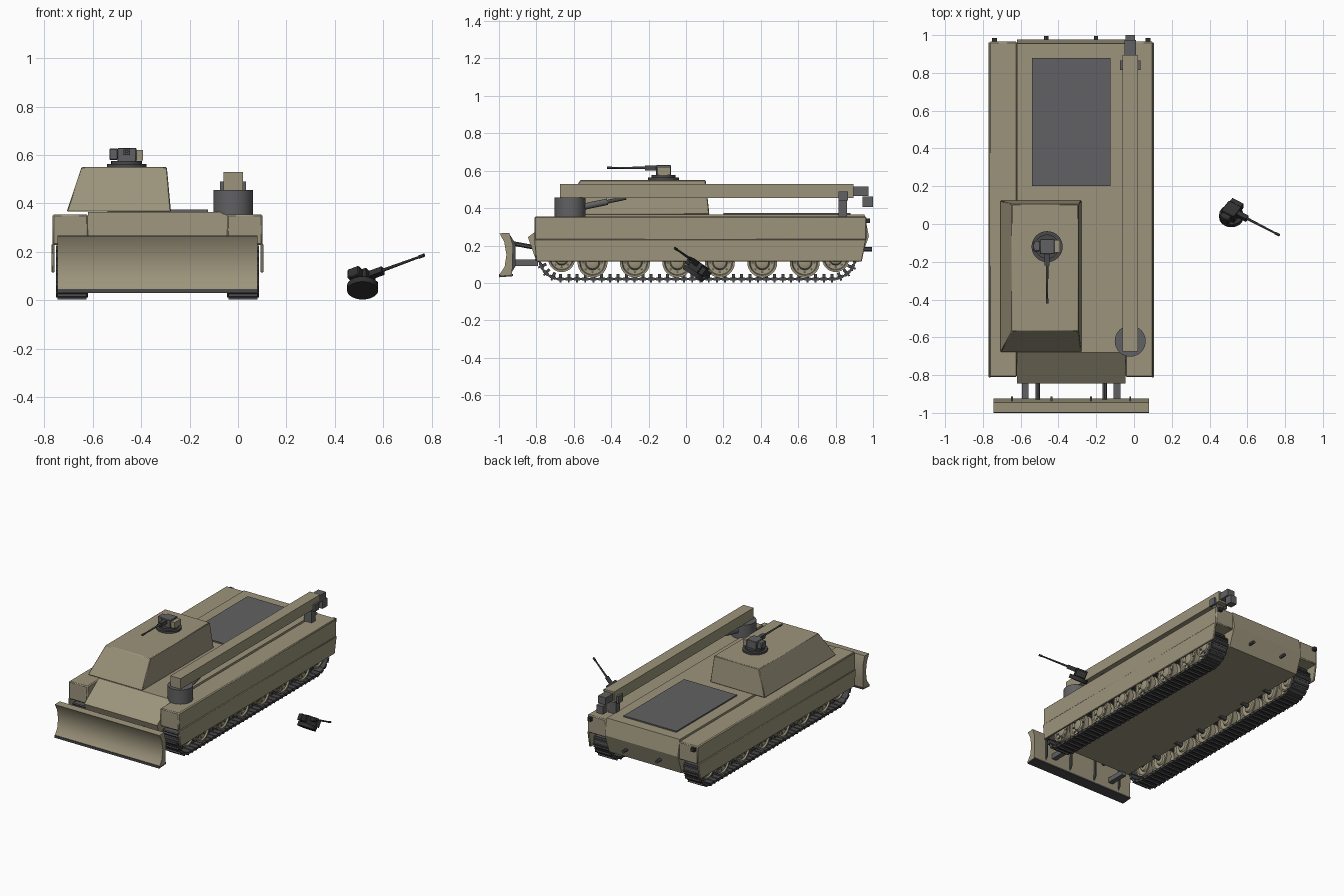
import bpy, bmesh, math
from mathutils import Vector, Matrix

cube = bpy.data.objects.get("Cube")
if cube:
    bpy.data.objects.remove(cube, do_unlink=True)


def material(name, r, g, b):
    m = bpy.data.materials.new(name)
    m.use_nodes = True
    m.diffuse_color = (r, g, b, 1)
    m.node_tree.nodes["Principled BSDF"].inputs["Base Color"].default_value = (r, g, b, 1)
    return m


SAND = material("sand paint", 0.33, 0.295, 0.2)
GREY = material("grey metal", 0.12, 0.12, 0.125)
DARK = material("dark steel", 0.065, 0.065, 0.068)
BLACK = material("black metal", 0.03, 0.03, 0.032)

MID = -0.3325    # centre line of the vehicle
SIDES = (("right", -1), ("left", 1))


def finish(name, bm, mat, xf=None, bevel=0):
    bmesh.ops.recalc_face_normals(bm, faces=bm.faces)
    me = bpy.data.meshes.new(name)
    bm.to_mesh(me)
    bm.free()
    if xf:
        me.transform(xf)
    me.materials.append(mat)
    me.polygons.foreach_set("use_smooth", [True] * len(me.polygons))
    me.set_sharp_from_angle(angle=math.radians(30))
    ob = bpy.data.objects.new(name, me)
    bpy.context.collection.objects.link(ob)
    if bevel:
        mod = ob.modifiers.new("edge", "BEVEL")
        mod.width, mod.segments = bevel, 1
    return ob


def add_box(bm, lo, hi, xf=Matrix()):
    lo, hi = Vector(lo), Vector(hi)
    m = xf @ Matrix.Translation((lo + hi) / 2) @ Matrix.Diagonal((*(hi - lo), 1))
    bmesh.ops.create_cube(bm, size=1, matrix=m)


def box(name, lo, hi, mat, xf=None, bevel=0):
    bm = bmesh.new()
    add_box(bm, lo, hi)
    return finish(name, bm, mat, xf, bevel)


def rod(name, a, b, r, mat, xf=None, r2=None, sides=24):
    a, b = Vector(a), Vector(b)
    m = Matrix.Translation((a + b) / 2) @ (b - a).to_track_quat("Z", "Y").to_matrix().to_4x4()
    bm = bmesh.new()
    bmesh.ops.create_cone(bm, cap_ends=True, segments=sides, radius1=r,
                          radius2=r if r2 is None else r2, depth=(b - a).length, matrix=m)
    return finish(name, bm, mat, xf)


def slab(name, pts, x0, x1, mat, bevel=0):
    """Side profile of (y, z) points stretched across x."""
    bm = bmesh.new()
    face = bm.faces.new([bm.verts.new((x0, y, z)) for y, z in pts])
    out = bmesh.ops.extrude_face_region(bm, geom=[face])["geom"]
    bmesh.ops.translate(bm, vec=(x1 - x0, 0, 0), verts=[v for v in out if isinstance(v, bmesh.types.BMVert)])
    return finish(name, bm, mat, bevel=bevel)


def lathe(name, profile, centre, mat, sides=28):
    """Profile of (x, radius) points turned about the x axis."""
    bm = bmesh.new()
    vs = [bm.verts.new((x, 0, r)) for x, r in profile]
    es = [bm.edges.new(p) for p in zip(vs, vs[1:])]
    bmesh.ops.spin(bm, geom=vs + es, axis=(1, 0, 0), cent=(0, 0, 0), angle=math.tau, steps=sides)
    bmesh.ops.remove_doubles(bm, verts=bm.verts, dist=1e-5)
    return finish(name, bm, mat, Matrix.Translation(centre))


# Hull
slab("hull", [(-0.68, 0.365), (-0.845, 0.245), (-0.80, 0.115), (0.93, 0.115), (0.978, 0.25), (0.955, 0.365)],
     MID - 0.2875, MID + 0.2875, SAND)
box("engine_grille", (-0.54, 0.2, 0.36), (-0.125, 0.88, 0.374), GREY)

# Turret block with sloped walls
bm = bmesh.new()
for x0, x1, y0, y1, z in ((-0.708, -0.277, -0.68, 0.125, 0.366), (-0.647, -0.294, -0.565, 0.105, 0.55)):
    for x in (x0, x1):
        for y in (y0, y1):
            bm.verts.new((x, y, z))
bmesh.ops.convex_hull(bm, input=bm.verts)
bmesh.ops.dissolve_limit(bm, angle_limit=0.02, verts=bm.verts, edges=bm.edges)
finish("turret", bm, SAND, bevel=0.004)

# Running gear
TRACK = [(-0.79, 0.13), (-0.765, 0.07), (-0.735, 0.04), (-0.69, 0.02), (0.8, 0.02), (0.85, 0.04), (0.885, 0.07),
         (0.91, 0.13), (0.9, 0.18), (0.86, 0.213), (-0.74, 0.213), (-0.78, 0.18)]
PITCH = 0.044


def track(name, cx):
    bm = bmesh.new()
    pts = [Vector((cx, y, z)) for y, z in TRACK]
    carry = 0
    for a, b in zip(pts, pts[1:] + pts[:1]):
        d = (b - a).normalized()
        frame = Matrix((Vector((1, 0, 0)), d, Vector((1, 0, 0)).cross(d))).transposed().to_4x4()
        length = (b - a).length
        add_box(bm, (-0.06, 0, -0.005), (0.06, length, 0.005), Matrix.Translation(a) @ frame)
        while carry < length:
            at = Matrix.Translation(a + d * carry) @ frame
            add_box(bm, (-0.066, -0.017, -0.008), (0.066, 0.017, 0.009), at)
            add_box(bm, (-0.06, -0.005, -0.018), (0.06, 0.005, 0), at)
            add_box(bm, (-0.008, -0.008, 0), (0.008, 0.008, 0.028), at)
            carry += PITCH
        carry -= length
    finish(name, bm, DARK)


def wheel(name, cx, y, z, r, s):
    side = [(-0.012, r * .55), (-0.012, r), (-0.05, r), (-0.05, r * .86), (-0.04, r * .8), (-0.035, r * .5),
            (-0.046, r * .42), (-0.05, r * .3), (-0.05, 0)]
    lathe(name, [(-x, rr) for x, rr in reversed(side)] + side, (cx, y, z), SAND)
    rod(name + "_axle", (cx - s * 0.1, y, z + 0.015), (cx, y, z), 0.018, DARK, sides=12)
    for k in range(8):
        t = k * math.tau / 8
        p = Vector((cx + s * 0.033, y + r * .64 * math.cos(t), z + r * .64 * math.sin(t)))
        rod(name + "_bolt", p, p + Vector((s * 0.01, 0, 0)), 0.007, GREY, sides=6)


for side, s in SIDES:
    cx = MID + s * 0.354
    inner, outer, skirt = (MID + s * k for k in (0.287, 0.434, 0.438))
    box(side + "_sponson", (min(inner, outer), -0.81, 0.228), (max(inner, outer), 0.965, 0.355), SAND, bevel=0.006)
    slab(side + "_skirt", [(-0.812, 0.232), (-0.80, 0.115), (0.94, 0.115), (0.962, 0.232)],
         MID + s * 0.425, skirt, SAND, bevel=0.003)
    track(side + "_track", cx)
    for i in range(6):
        wheel(f"{side}_road_wheel_{i + 1}", cx, -0.5 + i * 0.227, 0.109, 0.08, s)
    wheel(side + "_idler", cx, -0.665, 0.13, 0.072, s)
    wheel(side + "_sprocket", cx, 0.8, 0.13, 0.072, s)

    # Rear lamp and tow pin
    lamp = MID + s * 0.407
    box(side + "_rear_lamp", (lamp - 0.013, 0.96, 0.32), (lamp + 0.013, 0.985, 0.345), BLACK)
    pin = MID + s * 0.132
    rod(side + "_tow_pin", (pin, 0.93, 0.18), (pin, 0.995, 0.18), 0.011, DARK, sides=12)

    # Blade arms
    arm = MID + s * 0.243
    box(side + "_blade_arm", (arm - 0.018, -0.935, 0.09), (arm + 0.018, -0.79, 0.125), GREY)
    ram = MID + s * 0.177
    rod(side + "_blade_ram", (ram, -0.93, 0.212), (ram, -0.8, 0.188), 0.012, DARK, sides=12)

# Dozer blade
B0, B1 = -0.745, 0.08
slab("blade", [(-0.997, 0.265), (-0.972, 0.22), (-0.96, 0.15), (-0.97, 0.085), (-0.997, 0.045), (-0.985, 0.04),
               (-0.93, 0.045), (-0.928, 0.1), (-0.925, 0.2), (-0.945, 0.268)], B0, B1, SAND)
slab("blade_cutting_edge", [(-1.0, 0.047), (-1.0, 0.03), (-0.925, 0.036), (-0.925, 0.047)], B0, B1, DARK)
for i in range(4):
    x = -0.645 + i * 0.2083
    slab("blade_rib", [(-0.94, 0.255), (-0.912, 0.21), (-0.912, 0.09), (-0.935, 0.05)], x - 0.005, x + 0.005, DARK)

# Crane
CX = -0.02
rod("crane_base", (CX, -0.62, 0.35), (CX, -0.62, 0.456), 0.082, GREY, sides=40)
box("crane_boom", (CX - 0.04, -0.675, 0.453), (CX + 0.04, 0.895, 0.53), SAND)
box("crane_extension", (CX - 0.03, 0.88, 0.466), (CX + 0.03, 0.975, 0.516), GREY)
box("crane_hook_block", (CX - 0.025, 0.945, 0.405), (CX + 0.025, 1.0, 0.462), GREY)
box("crane_rest", (CX - 0.03, 0.815, 0.35), (CX + 0.03, 0.86, 0.454), GREY)
for s in (-1, 1):
    box("crane_rest_cheek", (CX + s * 0.047 - 0.007, 0.815, 0.44), (CX + s * 0.047 + 0.007, 0.865, 0.49), GREY)
rod("crane_ram", (CX, -0.56, 0.405), (CX, -0.42, 0.434), 0.017, GREY)
rod("crane_ram_piston", (CX, -0.42, 0.434), (CX, -0.32, 0.455), 0.01, DARK)


def weapon(prefix, xf, metal, base, pod):
    """Remote weapon station, barrel towards local -y."""
    rod(prefix + "_pedestal", (0, 0, 0), (0, 0, 0.026), 0.064, base, xf, sides=32)
    box(prefix + "_housing", (-0.038, -0.04, 0.022), (0.04, 0.04, 0.08), metal, xf, 0.003)
    box(prefix + "_sight", (-0.072, -0.025, 0.03), (-0.036, 0.03, 0.076), metal, xf, 0.004)
    box(prefix + "_ammo_box", (0.04, -0.032, 0.028), (0.068, 0.036, 0.07), pod, xf)
    box(prefix + "_receiver", (-0.013, -0.1, 0.05), (0.013, -0.03, 0.077), base, xf)
    rod(prefix + "_barrel", (0, -0.3, 0.065), (0, -0.09, 0.065), 0.0045, base, xf, r2=0.007, sides=12)
    rod(prefix + "_muzzle", (0, -0.302, 0.065), (0, -0.275, 0.065), 0.007, base, xf, sides=12)


# Turret weapon on its ring
rod("weapon_ring", (-0.46, -0.12, 0.545), (-0.46, -0.12, 0.563), 0.082, DARK, sides=40)
weapon("turret_weapon", Matrix.Translation((-0.46, -0.12, 0.55)), GREY, DARK, SAND)

# Detached second weapon beside the hull, tilted
forward = Vector((0.845, -0.438, 0.309)).normalized()
up = Vector((0, 0.576, 0.817))
up = (up - up.dot(forward) * forward).normalized()
turn = Matrix((up.cross(forward), -forward, up)).transposed().to_4x4()
weapon("loose_weapon", Matrix.Translation((0.515, 0.035, 0.04)) @ turn, BLACK, BLACK, BLACK)
